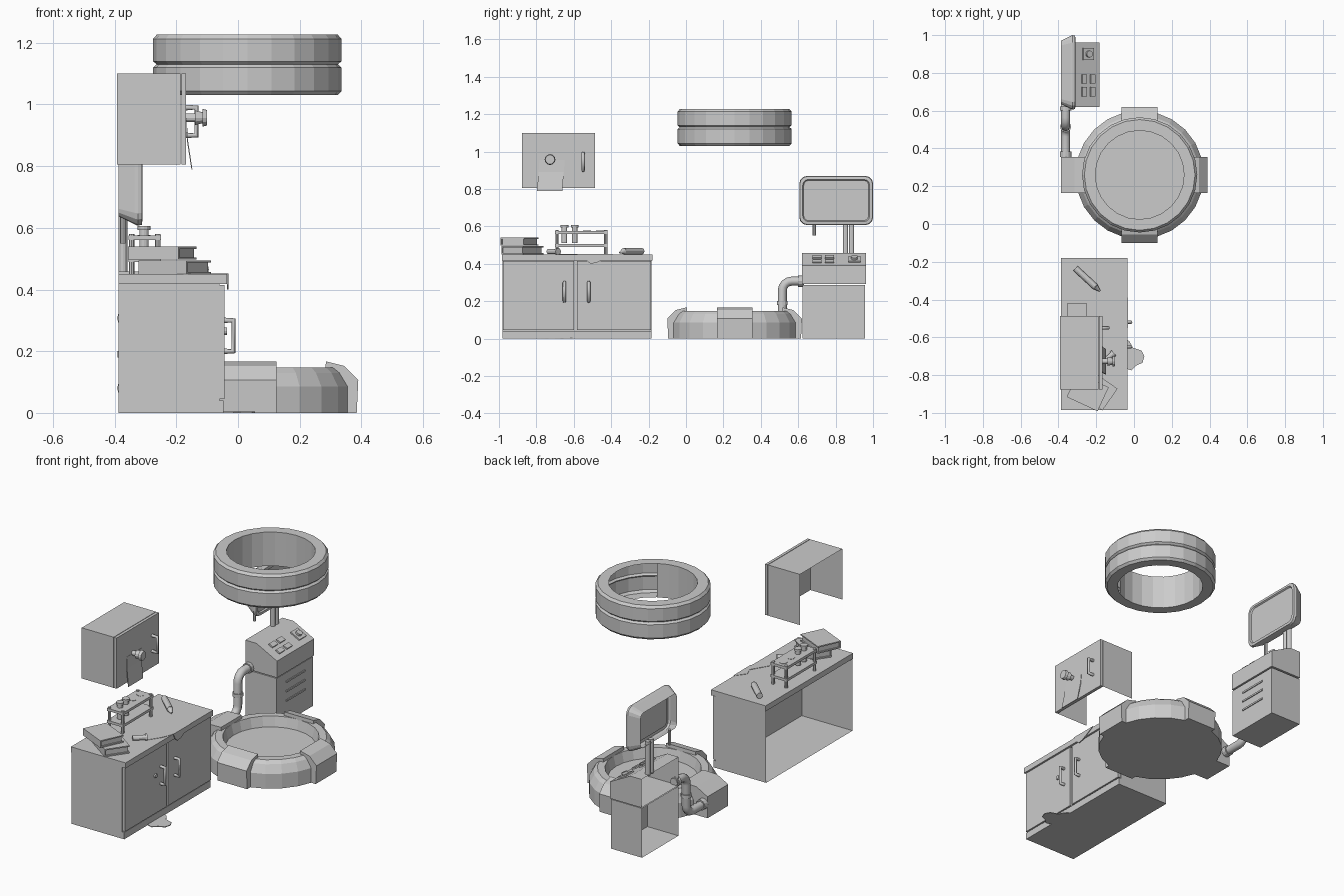
import bpy, bmesh, math
from mathutils import Vector, Matrix

cube = bpy.data.objects.get("Cube")
if cube:
    bpy.data.objects.remove(cube)

grey = bpy.data.materials.new("plain_grey")
grey.use_nodes = True
grey.diffuse_color = (0.6, 0.6, 0.6, 1)
grey.node_tree.nodes["Principled BSDF"].inputs["Base Color"].default_value = grey.diffuse_color


def finish(name, bm):
    bmesh.ops.recalc_face_normals(bm, faces=bm.faces[:])
    me = bpy.data.meshes.new(name)
    bm.to_mesh(me)
    bm.free()
    ob = bpy.data.objects.new(name, me)
    me.materials.append(grey)
    bpy.context.collection.objects.link(ob)
    return ob


def drop(bm, directions):
    """Remove faces looking along the given directions."""
    bm.normal_update()
    gone = [f for f in bm.faces if any(f.normal.dot(Vector(d)) > 0.95 for d in directions)]
    bmesh.ops.delete(bm, geom=gone, context='FACES')


def box(name, lo, hi, omit=(), turn=0, bevel=0):
    lo, hi = Vector(lo), Vector(hi)
    bm = bmesh.new()
    size = hi - lo
    bmesh.ops.create_cube(bm, size=1, matrix=Matrix.Translation((lo + hi) / 2)
                          @ Matrix.Rotation(math.radians(turn), 4, 'Z') @ Matrix.Diagonal((*size, 1)))
    if bevel:
        bmesh.ops.bevel(bm, geom=bm.edges[:], offset=bevel, segments=1, affect='EDGES')
    drop(bm, omit)
    return finish(name, bm)


def rod(name, p, q, r1, r2=None, sides=12):
    p, q = Vector(p), Vector(q)
    bm = bmesh.new()
    spin = (q - p).to_track_quat('Z', 'Y').to_matrix().to_4x4()
    bmesh.ops.create_cone(bm, cap_ends=True, segments=sides, radius1=r1,
                          radius2=r1 if r2 is None else r2, depth=(q - p).length,
                          matrix=Matrix.Translation((p + q) / 2) @ spin)
    return finish(name, bm)


def prism(name, pts, place, d0, d1, omit=()):
    """Extrude a profile; place(u, v, d) gives the 3D point."""
    bm = bmesh.new()
    a = [bm.verts.new(place(u, v, d0)) for u, v in pts]
    b = [bm.verts.new(place(u, v, d1)) for u, v in pts]
    bm.faces.new(a)
    bm.faces.new(b[::-1])
    for i in range(len(pts)):
        j = (i + 1) % len(pts)
        bm.faces.new((a[j], a[i], b[i], b[j]))
    bmesh.ops.recalc_face_normals(bm, faces=bm.faces[:])
    drop(bm, omit)
    return finish(name, bm)


def lathe(name, profile, centre, closed=False, skip=None, sides=24):
    bm = bmesh.new()
    rings = []
    for i in range(sides):
        t = math.tau * i / sides
        rings.append([bm.verts.new((centre[0] + r * math.cos(t), centre[1] + r * math.sin(t), z))
                      for r, z in profile])
    n = len(profile)
    for i in range(sides):
        a, b = rings[i], rings[(i + 1) % sides]
        for k in range(n if closed else n - 1):
            if not (skip and skip(i, k)):
                m = (k + 1) % n
                bm.faces.new((a[k], b[k], b[m], a[m]))
    bmesh.ops.remove_doubles(bm, verts=bm.verts[:], dist=1e-5)
    return finish(name, bm)


def pipe(name, pts, r, sides=2):
    cu = bpy.data.curves.new(name, 'CURVE')
    cu.dimensions = '3D'
    cu.bevel_depth, cu.bevel_resolution, cu.use_fill_caps = r, sides, True
    sp = cu.splines.new('POLY')
    sp.points.add(len(pts) - 1)
    for p, co in zip(sp.points, pts):
        p.co = (*co, 1)
    cu.materials.append(grey)
    ob = bpy.data.objects.new(name, cu)
    bpy.context.collection.objects.link(ob)
    return ob


def handle(name, x, y, z0, z1, reach, r):
    pipe(name, [(x, y, z0), (x + reach, y, z0), (x + reach, y, z1), (x, y, z1)], r)


BACK, DOWN = (-1, 0, 0), (0, 0, -1)
HUB = (0.03, 0.26)

# Round floor platform with a sunken centre
lathe("platform", [(0, 0), (0.34, 0), (0.34, 0.085), (0.315, 0.13), (0.295, 0.147),
                   (0.255, 0.147), (0.24, 0.09), (0, 0.09)], HUB)

# Clamps around the platform; the one at the pipe is a larger block
clamp = [(0.25, 0.08), (0.255, 0.167), (0.315, 0.152), (0.36, 0.107), (0.355, 0), (0.3, 0)]
block = [(0.25, 0.08), (0.255, 0.167), (0.345, 0.165), (0.417, 0.125), (0.417, 0), (0.3, 0)]
for label, k in (("right", 0), ("rear", 1), ("pipe", 2), ("front", 3)):
    c, s = round(math.cos(k * math.pi / 2)), round(math.sin(k * math.pi / 2))
    prism("platform_clamp_" + label, block if k == 2 else clamp,
          lambda u, v, d: (HUB[0] + u * c - d * s, HUB[1] + u * s + d * c, v), -0.095, 0.095)

# Overhead ring with a groove, its inner wall open on one side
lathe("overhead_ring", [(0.235, 1.03), (0.293, 1.03), (0.305, 1.043), (0.305, 1.12), (0.294, 1.13),
                        (0.305, 1.14), (0.305, 1.213), (0.293, 1.227), (0.235, 1.227)],
      HUB, closed=True, skip=lambda i, k: k == 8 and (i < 3 or i >= 20))

# Desk, open at the back
box("desk_body", (-0.387, -0.98, 0), (-0.06, -0.185, 0.42), omit=[BACK, (0, 0, 1)])
box("worktop", (-0.387, -0.985, 0.418), (-0.035, -0.18, 0.45))
box("desk_plinth", (-0.06, -0.98, 0), (-0.047, -0.185, 0.04))
for label, y0, y1 in (("near", -0.978, -0.598), ("far", -0.582, -0.187)):
    box("desk_door_" + label, (-0.06, y0, 0.045), (-0.043, y1, 0.415))
for y in (-0.65, -0.52):
    handle("desk_handle", -0.045, y, 0.2, 0.3, 0.03, 0.009)
rod("desk_keyhole", (-0.045, -0.7, 0.265), (-0.035, -0.7, 0.265), 0.012)

# Wall cabinet, open at the back and below
box("cabinet_body", (-0.393, -0.877, 0.805), (-0.187, -0.487, 1.1), omit=[BACK, DOWN])
box("cabinet_door", (-0.184, -0.877, 0.805), (-0.168, -0.487, 1.1))
handle("cabinet_handle", -0.168, -0.55, 0.9, 0.99, 0.033, 0.009)
for x0, x1, r1, r2 in ((-0.17, -0.14, 0.014, 0.014), (-0.14, -0.115, 0.024, 0.018),
                       (-0.115, -0.1, 0.029, 0.025)):
    rod("cabinet_knob", (x0, -0.727, 0.957), (x1, -0.727, 0.957), r1, r2)

# Curled paper pinned on the cabinet door
prism("pinned_paper", [(-0.166, 0.955), (-0.163, 0.89), (-0.148, 0.79), (-0.151, 0.79),
                       (-0.166, 0.885), (-0.168, 0.955)],
      lambda u, v, d: (u, d + 0.08 * (v - 0.87), v), -0.79, -0.655)


# Books stacked on the desk
def book(name, x, y, z, w, d, h, turn):
    spin = Matrix.Translation((x, y, z)) @ Matrix.Rotation(math.radians(turn), 4, 'Z')
    t = 0.007
    parts = (("lower_cover", -w, -d, 0, w, d, t), ("upper_cover", -w, -d, h - t, w, d, h),
             ("spine", -w, -d, 0, w, t - d, h), ("pages", t - w, t - d, t, w - t, d - t, h - t))
    for part, x0, y0, z0, x1, y1, z1 in parts:
        box(name + "_" + part, (x0, y0, z0), (x1, y1, z1)).data.transform(spin)


book("lower_book", -0.205, -0.875, 0.45, 0.095, 0.07, 0.044, -35)
book("upper_book", -0.245, -0.89, 0.497, 0.09, 0.07, 0.042, -25)

# Tube rack with two shelves, posts and tubes
for z in (0.49, 0.56):
    box("rack_shelf", (-0.355, -0.7, z), (-0.25, -0.42, z + 0.015))
for x in (-0.345, -0.26):
    for y in (-0.69, -0.43):
        rod("rack_post", (x, y, 0.45), (x, y, 0.58), 0.009, sides=8)
for y in (-0.65, -0.595):
    rod("rack_tube", (-0.305, y, 0.51), (-0.305, y, 0.595), 0.015)
    rod("rack_tube_rim", (-0.305, y, 0.593), (-0.305, y, 0.606), 0.021)
for y in (-0.53, -0.46):
    rod("rack_hole", (-0.305, y, 0.575), (-0.305, y, 0.577), 0.021)

# Loose tubes on the worktop
rod("lying_tube", (-0.31, -0.235, 0.467), (-0.205, -0.332, 0.467), 0.017)
rod("lying_tube_tip", (-0.205, -0.332, 0.467), (-0.18, -0.355, 0.46), 0.017, 0.004)
rod("spilled_tube", (-0.165, -0.735, 0.465), (-0.115, -0.69, 0.465), 0.014)
rod("spilled_tube_rim", (-0.115, -0.69, 0.465), (-0.107, -0.683, 0.465), 0.019)

# Spill on the worktop, drip over its edge and puddle on the floor
prism("worktop_spill", [(-0.035, -0.39), (-0.08, -0.45), (-0.06, -0.5), (-0.12, -0.6), (-0.1, -0.68),
                        (-0.06, -0.62), (-0.035, -0.56)],
      lambda u, v, d: (u, v, d), 0.449, 0.452)
prism("edge_drip", [(-0.55, 0.452), (-0.39, 0.452), (-0.43, 0.43), (-0.48, 0.405), (-0.51, 0.4),
                    (-0.53, 0.415)],
      lambda u, v, d: (d, u, v), -0.036, -0.031)
prism("floor_puddle", [(-0.06, -0.6), (-0.025, -0.62), (-0.005, -0.655), (0.04, -0.67), (0.055, -0.7),
                       (0.045, -0.735), (0.01, -0.75), (-0.015, -0.775), (-0.06, -0.76)],
      lambda u, v, d: (u, v, d), 0, 0.004)

# Control console, open at the back
box("console_base", (-0.387, 0.622, 0), (-0.187, 0.957, 0.287), omit=[BACK])
prism("console_head", [(-0.387, 0.293), (-0.183, 0.293), (-0.183, 0.39), (-0.315, 0.458), (-0.387, 0.458)],
      lambda u, v, d: (u, d, v), 0.62, 0.962, omit=[BACK])
for z in (0.12, 0.175, 0.23):
    box("console_vent", (-0.188, 0.71, z), (-0.182, 0.88, z + 0.01))

# Buttons and dial on the sloping panel
tilt = math.atan2(0.068, 0.132)


def on_panel(ob, x, y):
    ob.data.transform(Matrix.Translation((x, y, 0.39 - (x + 0.183) * math.tan(tilt)))
                      @ Matrix.Rotation(tilt, 4, 'Y'))


for x in (-0.265, -0.22):
    for y in (0.7, 0.768):
        on_panel(box("console_button", (-0.014, -0.024, -0.002), (0.014, 0.024, 0.009)), x, y)
on_panel(box("dial_plate", (-0.032, -0.032, -0.002), (0.032, 0.032, 0.008)), -0.243, 0.9)
on_panel(rod("dial_knob", (0, 0, 0.006), (0, 0, 0.02), 0.018), -0.243, 0.9)

# Monitor shell: rounded frame, recessed screen, tapering open back
bm = bmesh.new()
loops = []
for x, inset in ((-0.387, 0.03), (-0.335, 0.004), (-0.325, 0), (-0.312, 0.003),
                 (-0.31, 0.018), (-0.318, 0.023)):
    loop = []
    for k, (sy, sz) in enumerate(((1, 1), (-1, 1), (-1, -1), (1, -1))):
        for step in range(4):
            t = math.pi / 2 * (k + step / 3)
            r = 0.04 - inset / 2
            loop.append(bm.verts.new((x, 0.803 + sy * (0.197 - inset - r) + r * math.cos(t),
                                      0.738 + sz * (0.131 - inset - r) + r * math.sin(t))))
    loops.append(loop)
for a, b in zip(loops, loops[1:]):
    for i in range(len(a)):
        j = (i + 1) % len(a)
        bm.faces.new((a[i], a[j], b[j], b[i]))
bm.faces.new(loops[-1])
finish("monitor", bm)
for y in (0.853, 0.885):
    rod("monitor_post", (-0.373, y, 0.45), (-0.373, y, 0.65), 0.014)
rod("monitor_stub", (-0.373, 0.685, 0.55), (-0.373, 0.685, 0.64), 0.009, sides=8)

# Pipe from the console to the platform block, with collars
X = -0.362
bend = [(X, 0.565 - 0.05 * math.sin(a * math.pi / 8), 0.257 + 0.05 * math.cos(a * math.pi / 8)) for a in range(5)]
foot = [(X, 0.465 + 0.05 * math.cos(a * math.pi / 8), 0.13 - 0.05 * math.sin(a * math.pi / 8)) for a in range(5)]
pipe("connecting_pipe", [(X, 0.63, 0.307)] + bend + foot + [(X, 0.35, 0.08)], 0.024)
rod("pipe_collar_top", (X, 0.6, 0.307), (X, 0.622, 0.307), 0.03)
rod("pipe_collar_middle", (X, 0.515, 0.18), (X, 0.515, 0.2), 0.029)
rod("pipe_collar_foot", (X, 0.355, 0.08), (X, 0.385, 0.08), 0.03)
